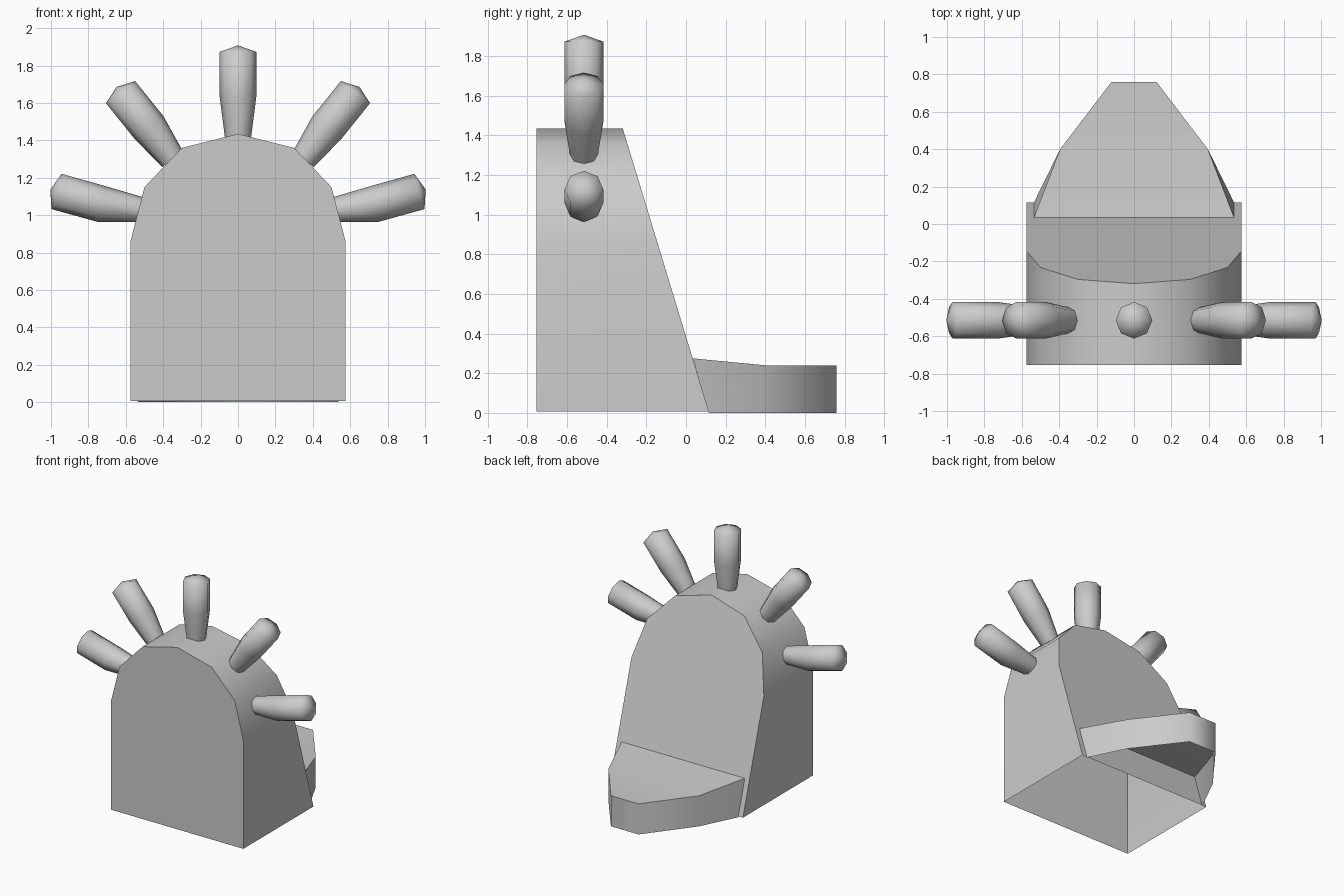
import bpy, bmesh, math
from mathutils import Vector

if "Cube" in bpy.data.objects:
    bpy.data.objects.remove(bpy.data.objects["Cube"])


def make(name, verts, faces, angle):
    me = bpy.data.meshes.new(name)
    me.from_pydata(verts, [], faces)
    bm = bmesh.new()
    bm.from_mesh(me)
    bmesh.ops.recalc_face_normals(bm, faces=bm.faces[:])
    bm.to_mesh(me)
    bm.free()
    ob = bpy.data.objects.new(name, me)
    bpy.context.collection.objects.link(ob)
    bpy.ops.object.select_all(action='DESELECT')
    ob.select_set(True)
    bpy.context.view_layer.objects.active = ob
    bpy.ops.object.shade_smooth_by_angle(angle=math.radians(angle))
    return ob


def mirrored(half):
    return half + [(-p[0],) + tuple(p[1:]) for p in reversed(half) if p[0] > 0]


# Body: arched shell, vertical front, slanted back, open underneath
arch = mirrored([(0.575, 0.007), (0.575, 0.86), (0.5, 1.15), (0.3, 1.36)])
arch.insert(4, (0, 1.435))
n = len(arch)
verts = [(x, -0.755, z) for x, z in arch]
verts += [(x, 0.115 - 0.304 * (z - 0.007), z) for x, z in arch]
faces = [(i, i + 1, n + i + 1, n + i) for i in range(n - 1)]
faces += [tuple(range(n)), tuple(range(n, 2 * n))]
make("body", verts, faces, 40)

# Ledge at the back: top and outer walls, open underneath
low = mirrored([(0.535, 0.115, 0), (0.395, 0.4, 0), (0.12, 0.76, 0)])
top = mirrored([(0.535, 0.035, 0.275), (0.395, 0.4, 0.24), (0.12, 0.76, 0.24)])
faces = [(i, i + 1, 7 + i - 0, 6 + i) for i in range(5)]
faces += [(6, 7, 10, 11), (7, 8, 9, 10)]
make("ledge", low + top, faces, 60)


# Spikes: eight-sided, widening outwards, with a shallow pointed cap
def spike(name, points, tilts):
    verts, faces = [], []
    for (x, z), t, r in zip(points, tilts, (0.07, 0.098, 0.098)):
        side = Vector((math.cos(t), 0, -math.sin(t)))
        for k in range(8):
            a = k * math.pi / 4
            verts.append(Vector((x, -0.515, z)) + side * r * math.cos(a)
                         + Vector((0, r * math.sin(a), 0)))
    for j in range(2):
        for k in range(8):
            m = (k + 1) % 8
            faces.append((8 * j + k, 8 * j + m, 8 * j + 8 + m, 8 * j + 8 + k))
    x, z = points[-1]
    t = tilts[-1]
    verts.append(Vector((x + 0.035 * math.sin(t), -0.515, z + 0.035 * math.cos(t))))
    faces += [(16 + k, 16 + (k + 1) % 8, 24) for k in range(8)]
    make(name, verts, faces, 180)


spike("spike_centre", [(0, 1.415), (0, 1.635), (0, 1.873)], (0, 0, 0))
for s, label in ((-1, "left"), (1, "right")):
    for part, pts, deg in (
            ("upper", [(0.35, 1.30), (0.475, 1.468), (0.628, 1.658)], (38, 38, 37)),
            ("lower", [(0.53, 1.03), (0.73, 1.06), (0.97, 1.127)], (75, 78, 74))):
        spike(f"spike_{part}_{label}", [(s * x, z) for x, z in pts],
              [s * math.radians(d) for d in deg])
